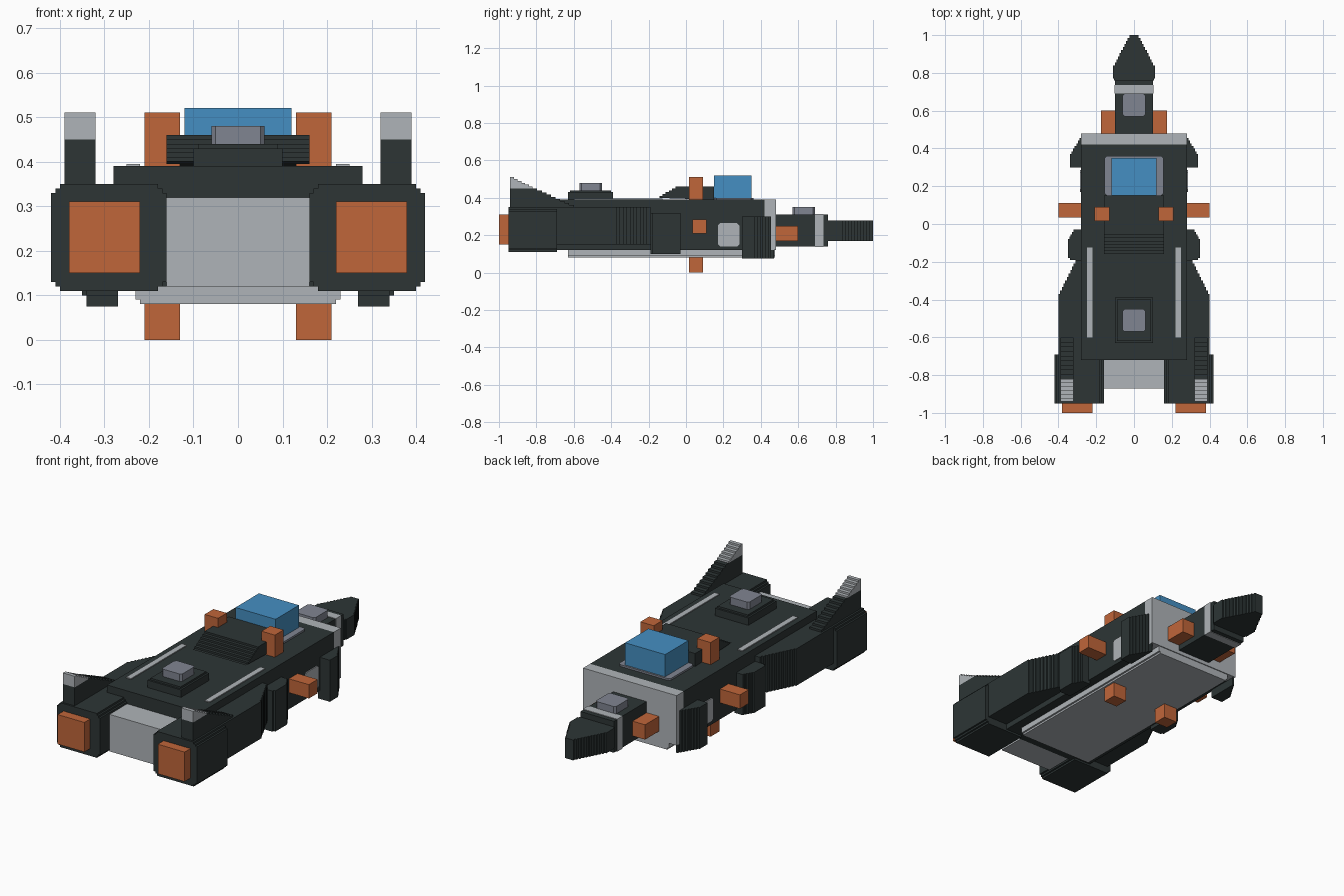
import bpy, bmesh

cube = bpy.data.objects.get("Cube")
if cube:
    bpy.data.objects.remove(cube, do_unlink=True)


def material(name, hex_code):
    """Flat material from an sRGB hex code, stored as linear values."""
    rgb = [int(hex_code[i:i + 2], 16) / 255 for i in (0, 2, 4)]
    colour = [c / 12.92 if c < 0.04 else ((c + 0.055) / 1.055) ** 2.4 for c in rgb] + [1]
    m = bpy.data.materials.new(name)
    m.use_nodes = True
    m.diffuse_color = colour
    bsdf = next(n for n in m.node_tree.nodes if n.type == 'BSDF_PRINCIPLED')
    bsdf.inputs["Base Color"].default_value = colour
    return m


DARK = material("dark hull", "2d3535")
LIGHT = material("light grey", "afb4b8")
SLATE = material("slate grey", "808591")
ORANGE = material("orange", "c0663a")
BLUE = material("canopy blue", "458fc2")


def prism(name, points, axis, lo, hi, mat, mirror=False):
    """Extrude an outline along an axis; optionally mirror it across x."""
    place = {'x': lambda p, d: (d, p[0], p[1]),
             'y': lambda p, d: (p[0], d, p[1]),
             'z': lambda p, d: (p[0], p[1], d)}[axis]
    bm = bmesh.new()
    a = [bm.verts.new(place(p, lo)) for p in points]
    b = [bm.verts.new(place(p, hi)) for p in points]
    bm.faces.new(a)
    bm.faces.new(b[::-1])
    n = len(points)
    for i in range(n):
        j = (i + 1) % n
        bm.faces.new((a[i], b[i], b[j], a[j]))
    bmesh.ops.recalc_face_normals(bm, faces=bm.faces[:])
    me = bpy.data.meshes.new(name)
    bm.to_mesh(me)
    bm.free()
    me.materials.append(mat)
    ob = bpy.data.objects.new(name, me)
    bpy.context.collection.objects.link(ob)
    if mirror:
        ob.modifiers.new("mirror", 'MIRROR').use_mirror_merge = False
    return ob


def rect(x0, x1, y0, y1, c=0):
    """Rectangle outline with optionally cut corners."""
    if not c:
        return [(x0, y0), (x1, y0), (x1, y1), (x0, y1)]
    return [(x0 + c, y0), (x1 - c, y0), (x1, y0 + c), (x1, y1 - c),
            (x1 - c, y1), (x0 + c, y1), (x0, y1 - c), (x0, y0 + c)]


def box(name, x, y, z, mat, mirror=False, cut=0):
    return prism(name, rect(*x, *y, cut), 'z', *z, mat, mirror)


def mid(w):
    return (-w, w)


def stairs(a, b, n):
    """Stepped line from a to b: moves along the first coordinate, then the second."""
    out = [a]
    for i in range(1, n + 1):
        u = a[0] + (b[0] - a[0]) * i / n
        v = a[1] + (b[1] - a[1]) * i / n
        out += [(u, out[-1][1]), (u, v)]
    return out


# Main hull, front collar, keel and tail block
box("hull", mid(0.28), (-0.72, 0.42), (0.12, 0.39), DARK)
box("front_collar", mid(0.28), (0.42, 0.48), (0.12, 0.39), LIGHT)
box("keel", mid(0.23), (-0.63, 0.475), (0.09, 0.12), LIGHT)
box("keel_plate", mid(0.22), (-0.63, 0.475), (0.08, 0.09), LIGHT)
box("tail_block", mid(0.16), (-0.87, -0.72), (0.12, 0.32), LIGHT)

# Neck and stepped nose
box("neck", mid(0.10), (0.48, 0.76), (0.14, 0.31), DARK)
box("neck_band", mid(0.103), (0.69, 0.735), (0.137, 0.313), LIGHT)
box("neck_hatch", mid(0.06), (0.57, 0.69), (0.31, 0.35), SLATE, cut=0.01)
right = [(0.105, 0.76), (0.105, 0.77), (0.11, 0.77)] + \
    stairs((0.11, 0.84), (0.025, 1.0), 10)
prism("nose", right + [(-x, y) for x, y in reversed(right)], 'z', 0.17, 0.28, DARK)
box("neck_thruster", (0.10, 0.175), (0.48, 0.60), (0.17, 0.25), ORANGE, True)

# Engine pods with stepped corners and glowing exhausts
corner = stairs((0.42, 0.33), (0.40, 0.35), 2)
upper = corner + [(0.58 - x, z) for x, z in reversed(corner)]
pod = upper + [(x, 0.46 - z) for x, z in reversed(upper)]
prism("engine_pod", pod, 'y', -0.95, -0.69, DARK, True)
box("engine_exhaust", (0.22, 0.38), (-1.0, -0.95), (0.15, 0.31), ORANGE, True)

# Side sponsons tapering forward in steps
sponson = [(0.27, -0.69), (0.40, -0.69)] + \
    stairs((0.40, -0.37), (0.31, -0.19), 10) + [(0.27, -0.19)]
prism("side_sponson", sponson, 'z', 0.15, 0.35, DARK, True)

# Tail fins with light tips
fin = [(-0.60, 0.35), (-0.94, 0.35), (-0.94, 0.45)] + stairs((-0.82, 0.45), (-0.60, 0.35), 9)[:-1]
prism("tail_fin", fin, 'x', 0.32, 0.39, DARK, True)
tip = [(-0.82, 0.45), (-0.94, 0.45)] + stairs((-0.94, 0.51), (-0.82, 0.45), 6)[:-1]
prism("tail_fin_tip", tip, 'x', 0.32, 0.39, LIGHT, True)

# Side armour brackets
rear = [(0.27, -0.19), (0.34, -0.19), (0.34, -0.18), (0.35, -0.18)] + \
    stairs((0.35, -0.08), (0.32, -0.03), 4) + [(0.27, -0.03)]
prism("rear_bracket", rear, 'z', 0.10, 0.32, DARK, True)
front = [(0.27, 0.30), (0.34, 0.30)] + stairs((0.34, 0.37), (0.28, 0.47), 7) + [(0.27, 0.47)]
prism("front_bracket", front, 'z', 0.075, 0.30, DARK, True)
prism("side_window", rect(0.17, 0.285, 0.14, 0.265, 0.012), 'x', 0.279, 0.285, LIGHT, True)

# Manoeuvring thrusters on sides, roof and belly
box("side_thruster", (0.28, 0.40), (0.035, 0.11), (0.21, 0.285), ORANGE, True)
box("top_thruster", (0.13, 0.21), (0.015, 0.09), (0.39, 0.51), ORANGE, True)
box("belly_thruster", (0.13, 0.21), (0.015, 0.09), (0.0, 0.08), ORANGE, True)

# Canopy with frame and stepped fairing behind it
box("canopy_frame", mid(0.155), (0.15, 0.36), (0.389, 0.4), SLATE, cut=0.012)
box("canopy", mid(0.12), (0.15, 0.35), (0.40, 0.52), BLUE)
fairing = [(0.15, 0.39)] + [(0.15, 0.46)] + stairs((-0.04, 0.46), (-0.16, 0.39), 7)[:-1]
prism("canopy_fairing", fairing, 'x', -0.16, 0.16, DARK)

# Roof hatch and light strips
box("hatch_base", mid(0.10), (-0.63, -0.39), (0.39, 0.43), DARK)
box("hatch_rim", mid(0.09), (-0.62, -0.40), (0.43, 0.44), DARK)
box("hatch_cap", mid(0.06), (-0.57, -0.45), (0.44, 0.48), SLATE, cut=0.01)
box("roof_strip", (0.22, 0.25), (-0.60, -0.125), (0.389, 0.395), LIGHT, True)
